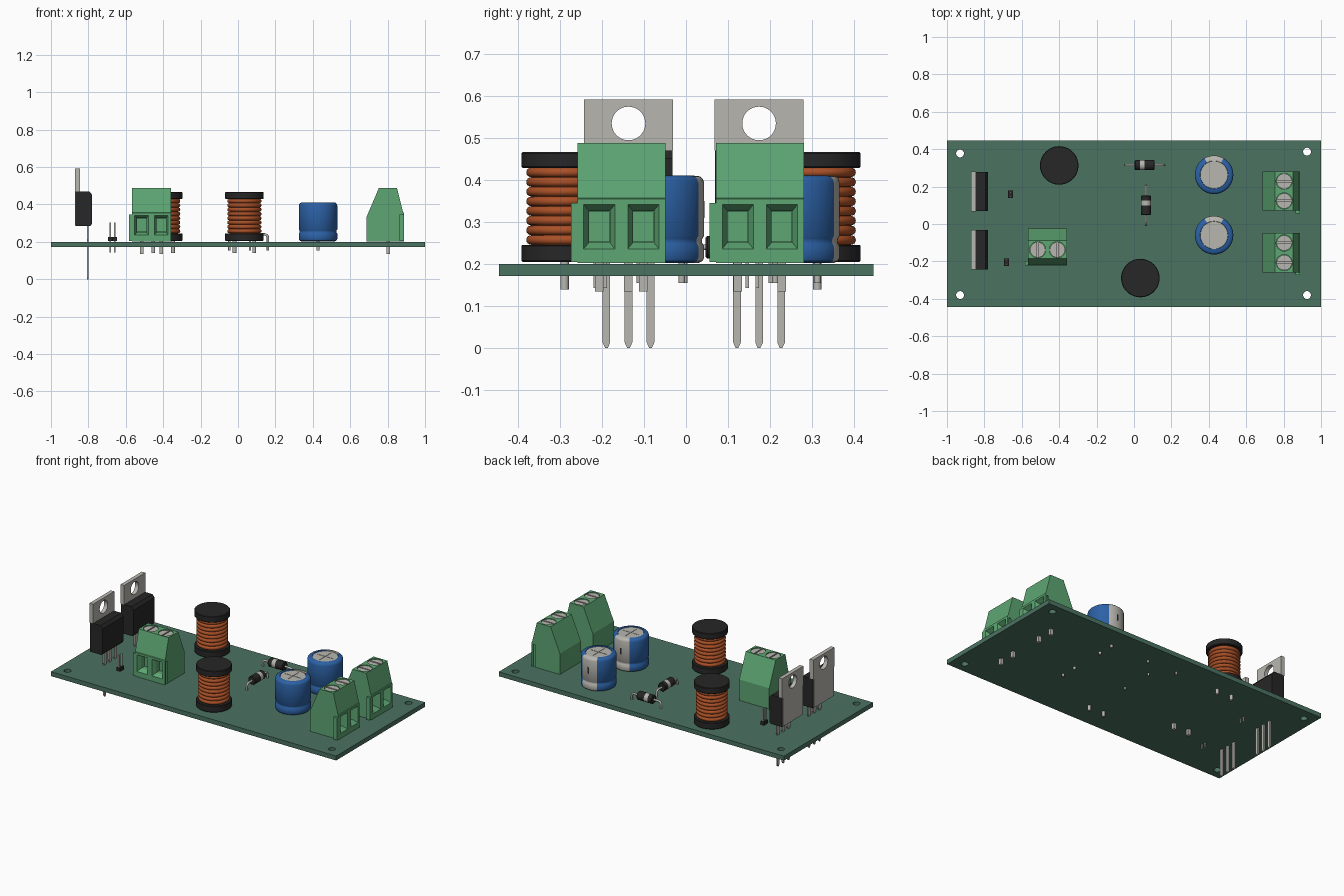
import bpy, bmesh, math
from mathutils import Matrix, Vector

if "Cube" in bpy.data.objects:
    bpy.data.objects.remove(bpy.data.objects["Cube"])


def material(name, r, g, b):
    m = bpy.data.materials.new(name)
    m.diffuse_color = (r, g, b, 1)
    m.use_nodes = True
    m.node_tree.nodes["Principled BSDF"].inputs["Base Color"].default_value = m.diffuse_color
    return m


PCB = material("board_green", 0.07, 0.17, 0.12)
GREEN = material("terminal_green", 0.11, 0.38, 0.17)
BLACK = material("black_plastic", 0.02, 0.02, 0.02)
METAL = material("metal", 0.48, 0.47, 0.43)
BLUE = material("sleeve_blue", 0.025, 0.12, 0.38)
COPPER = material("copper", 0.4, 0.08, 0.02)


def at(x, y, deg=0):
    return Matrix.Translation((x, y, 0)) @ Matrix.Rotation(math.radians(deg), 4, 'Z')


def finish(name, bm, mats, M=Matrix(), smooth=False):
    bmesh.ops.recalc_face_normals(bm, faces=bm.faces[:])
    me = bpy.data.meshes.new(name)
    bm.to_mesh(me)
    bm.free()
    for m in mats:
        me.materials.append(m)
    ob = bpy.data.objects.new(name, me)
    bpy.context.collection.objects.link(ob)
    ob.matrix_world = M
    if smooth:
        bpy.ops.object.select_all(action='DESELECT')
        ob.select_set(True)
        bpy.context.view_layer.objects.active = ob
        bpy.ops.object.shade_smooth_by_angle(angle=math.radians(35))
    return ob


def add_box(bm, lo, hi):
    c = [(a + b) / 2 for a, b in zip(lo, hi)]
    s = [b - a for a, b in zip(lo, hi)]
    bmesh.ops.create_cube(bm, size=1, matrix=Matrix.Translation(c) @ Matrix.Diagonal((*s, 1)))


def box(name, lo, hi, mat, M=Matrix()):
    bm = bmesh.new()
    add_box(bm, lo, hi)
    return finish(name, bm, [mat], M)


def add_cyl(bm, x, y, z0, z1, r, seg=24, R=Matrix()):
    T = Matrix.Translation((x, y, (z0 + z1) / 2))
    bmesh.ops.create_cone(bm, cap_ends=True, segments=seg, radius1=r, radius2=r,
                          depth=z1 - z0, matrix=R @ T)


def add_prism(bm, prof, a0, a1, axis='X'):
    # profile is (y, z) extruded along x, or (x, z) extruded along y
    pt = (lambda p, a: (a, p[0], p[1])) if axis == 'X' else (lambda p, a: (p[0], a, p[1]))
    f = bm.faces.new([bm.verts.new(pt(p, a0)) for p in prof])
    ext = bmesh.ops.extrude_face_region(bm, geom=[f])['geom']
    d = Vector((a1 - a0, 0, 0)) if axis == 'X' else Vector((0, a1 - a0, 0))
    bmesh.ops.translate(bm, vec=d, verts=[v for v in ext if isinstance(v, bmesh.types.BMVert)])


def lathe_mesh(prof, seg=48):
    bm = bmesh.new()
    vs = [bm.verts.new((r, 0, z)) for r, z in prof]
    es = [bm.edges.new(p) for p in zip(vs, vs[1:])]
    bmesh.ops.spin(bm, geom=vs + es, cent=(0, 0, 0), axis=(0, 0, 1),
                   angle=2 * math.pi, steps=seg, use_duplicate=False)
    bmesh.ops.remove_doubles(bm, verts=bm.verts[:], dist=1e-5)
    return bm


def cut(ob, bm):
    # boolean difference, baked before the part is placed
    M = ob.matrix_world.copy()
    tool = finish("cutter", bm, [], M)
    mod = ob.modifiers.new("cut", 'BOOLEAN')
    mod.object, mod.solver = tool, 'EXACT'
    bpy.context.view_layer.update()
    ob.data = bpy.data.meshes.new_from_object(ob.evaluated_get(bpy.context.evaluated_depsgraph_get()))
    ob.modifiers.clear()
    bpy.data.objects.remove(tool)


# Circuit board with four mounting holes
board = box("circuit_board", (-1, -0.445, 0.172), (1, 0.447, 0.2), PCB)
holes = bmesh.new()
for x, y in ((-0.93, 0.377), (0.925, 0.387), (-0.93, -0.38), (0.925, -0.38)):
    add_cyl(holes, x, y, 0.1, 0.3, 0.021)
cut(board, holes)


def terminal(M, i):
    n = f"terminal_{i}_"
    cs = (-0.0525, 0.0525)
    # Tapered housing with a side rib
    bm = bmesh.new()
    add_prism(bm, [(-0.085, 0.203), (-0.085, 0.355), (-0.08, 0.357), (-0.047, 0.488),
                   (0.05, 0.488), (0.115, 0.335), (0.115, 0.203)], -0.105, 0.105)
    body = finish(n + "housing", bm, [GREEN], M)
    # Wire windows, screw wells and the side groove
    bm = bmesh.new()
    for c in cs:
        rings = [[bm.verts.new((c + sx * w, y, 0.289 + sz * h)) for sx, sz in
                  ((-1, -1), (1, -1), (1, 1), (-1, 1))]
                 for w, h, y in ((0.039, 0.055, -0.089), (0.025, 0.038, -0.06), (0.025, 0.038, -0.01))]
        for a, b in zip(rings, rings[1:]):
            for k in range(4):
                bm.faces.new((a[k], a[k - 1], b[k - 1], b[k]))
        bm.faces.new(rings[0])
        bm.faces.new(rings[-1])
        add_cyl(bm, c, 0, 0.455, 0.6, 0.043, 32)
    add_box(bm, (0.097, -0.074, 0.19), (0.12, -0.06, 0.345))
    cut(body, bm)
    box(n + "side_rib", (-0.12, -0.084, 0.205), (-0.104, -0.06, 0.346), GREEN, M)
    # Slotted screws, wire clamps and pins
    for k, c in enumerate(cs):
        bm = bmesh.new()
        add_cyl(bm, c, 0, 0.44, 0.484, 0.041, 32)
        screw = finish(f"{n}screw_{k}", bm, [METAL], M)
        slot = bmesh.new()
        add_box(slot, (c - 0.004, -0.06, 0.472), (c + 0.004, 0.06, 0.5))
        cut(screw, slot)
        box(f"{n}clamp_{k}", (c - 0.0245, -0.03, 0.253), (c + 0.0245, -0.012, 0.325), GREEN, M)
        box(f"{n}pin_{k}", (c - 0.01, -0.01, 0.135), (c + 0.01, 0.01, 0.21), METAL, M)


terminal(at(-0.4625, -0.138), 1)
terminal(at(0.803, -0.154, 90), 2)
terminal(at(0.803, 0.176, 90), 3)


def transistor(M, i):
    n = f"transistor_{i}_"
    # Moulded body with chamfered front
    bm = bmesh.new()
    add_prism(bm, [(0.066, 0.285), (0.066, 0.47), (-0.008, 0.47), (-0.023, 0.452),
                   (-0.023, 0.3), (-0.015, 0.285)], -0.105, 0.105)
    finish(n + "body", bm, [BLACK], M)
    # Heat tab with hole
    bm = bmesh.new()
    add_prism(bm, [(-0.1, 0.287), (-0.1, 0.47), (-0.106, 0.47), (-0.106, 0.592),
                   (0.106, 0.592), (0.106, 0.47), (0.1, 0.47), (0.1, 0.287)], 0.043, 0.068, 'Y')
    tab = finish(n + "heat_tab", bm, [METAL], M)
    bm = bmesh.new()
    add_cyl(bm, 0, -0.535, -0.2, 0.2, 0.04, 40, Matrix.Rotation(-math.pi / 2, 4, 'X'))
    cut(tab, bm)
    # Three pointed legs
    for k in range(3):
        c = (k - 1) * 0.0525
        half = [(0.003, 0.0), (0.009, 0.013), (0.009, 0.205), (0.014, 0.215), (0.014, 0.29)]
        bm = bmesh.new()
        add_prism(bm, [(c + x, z) for x, z in half] + [(c - x, z) for x, z in half[::-1]],
                  -0.005, 0.005, 'Y')
        finish(f"{n}leg_{k}", bm, [METAL], M)


transistor(at(-0.803, -0.137, 90), 1)
transistor(at(-0.803, 0.174, 90), 2)


# Coils: two flanges, core, rings of wire and two pins
def coil(x, y, i):
    M, n = at(x, y), f"inductor_{i}_"
    for part, z0, z1 in (("base", 0.205, 0.246), ("cap", 0.429, 0.467)):
        b = 0.003
        finish(n + part, lathe_mesh([(0, z0), (0.103 - b, z0), (0.103, z0 + b), (0.103, z1 - b),
                                     (0.103 - b, z1), (0, z1)]), [BLACK], M, True)
    prof = [(0, 0.24), (0.08, 0.24)]
    pitch = (0.43 - 0.246) / 8
    for k in range(8):
        zc = 0.246 + pitch * (k + 0.5)
        for j in range(9):
            a = -math.pi / 2 + math.pi * j / 8
            prof.append((0.08 + 0.0115 * math.cos(a), zc + pitch * 0.49 * math.sin(a)))
    prof += [(0.08, 0.435), (0, 0.435)]
    finish(n + "winding", lathe_mesh(prof), [COPPER], M, True)
    for k, s in enumerate((-0.0525, 0.0525)):
        bm = bmesh.new()
        add_cyl(bm, s, 0, 0.14, 0.21, 0.01, 16)
        finish(f"{n}pin_{k}", bm, [METAL], M, True)


coil(-0.4, 0.313, 1)
coil(0.034, -0.289, 2)


# Capacitors: blue sleeve with pale stripe, recessed lid, pins
def capacitor(x, y, i):
    M, n = at(x, y), f"capacitor_{i}_"
    bm = lathe_mesh([(0, 0.203), (0.09, 0.203), (0.099, 0.207), (0.103, 0.215), (0.103, 0.243),
                     (0.099, 0.249), (0.098, 0.255), (0.099, 0.261), (0.103, 0.267), (0.103, 0.394),
                     (0.1, 0.403), (0.093, 0.409), (0.075, 0.411), (0.073, 0.407)])
    for f in bm.faces:
        c = f.calc_center_median()
        if c.z > 0.204 and abs(math.atan2(c.x, c.y)) < math.radians(28):
            f.material_index = 1
    finish(n + "sleeve", bm, [BLUE, METAL], M, True)
    bm = bmesh.new()
    add_cyl(bm, 0, 0, 0.39, 0.408, 0.0735, 48)
    lid = finish(n + "lid", bm, [METAL], M)
    bm = bmesh.new()
    add_prism(bm, [(-0.055, 0.406), (-0.055, 0.42), (0.055, 0.42), (0.055, 0.406)], -0.0015, 0.0015)
    cut(lid, bm)
    bm = bmesh.new()
    add_box(bm, (-0.055, -0.0015, 0.406), (0.055, 0.0015, 0.42))
    cut(lid, bm)
    box(n + "polarity_mark", (-0.005, 0.1, 0.31), (0.005, 0.1037, 0.35), BLACK, M)
    for k, s in enumerate((-0.05, 0.05)):
        bm = bmesh.new()
        add_cyl(bm, 0, s, 0.155, 0.21, 0.008, 16)
        finish(f"{n}pin_{k}", bm, [METAL], M, True)


capacitor(0.428, 0.263, 1)
capacitor(0.428, -0.06, 2)


# Diodes: body with band and a bent lead through it
def diode(M, i):
    n, zc = f"diode_{i}_", 0.24
    R = M @ Matrix.Translation((0, 0, zc)) @ Matrix.Rotation(math.pi / 2, 4, 'Y')
    finish(n + "body", lathe_mesh([(0, -0.053), (0.023, -0.053), (0.027, -0.049), (0.027, 0.049),
                                   (0.023, 0.053), (0, 0.053)], 32), [BLACK], R, True)
    finish(n + "band", lathe_mesh([(0.026, -0.025), (0.0275, -0.025), (0.0275, 0.0),
                                   (0.026, 0.0)], 32), [METAL], R, True)
    half = [(0.103, 0.155), (0.103, zc - 0.018)]
    half += [(0.085 + 0.018 * math.cos(a), zc - 0.018 + 0.018 * math.sin(a))
             for a in (math.pi / 8 * j for j in range(1, 5))]
    cu = bpy.data.curves.new(n + "lead", 'CURVE')
    cu.dimensions, cu.bevel_depth, cu.bevel_resolution, cu.use_fill_caps = '3D', 0.0065, 3, True
    pts = half + [(-x, z) for x, z in half[::-1]]
    sp = cu.splines.new('POLY')
    sp.points.add(len(pts) - 1)
    for p, (x, z) in zip(sp.points, pts):
        p.co = (x, 0, z, 1)
    cu.materials.append(METAL)
    ob = bpy.data.objects.new(n + "lead", cu)
    bpy.context.collection.objects.link(ob)
    ob.matrix_world = M


diode(at(0.057, 0.315), 1)
diode(at(0.064, 0.1, -90), 2)

# Small two-pin headers
for i, (x, y) in enumerate(((-0.66, 0.158), (-0.682, -0.204))):
    box(f"header_{i}_base", (-0.0125, -0.02, 0.205), (0.0125, 0.02, 0.226), BLACK, at(x, y))
    for k, s in enumerate((-0.012, 0.012)):
        box(f"header_{i}_pin_{k}", (-0.004, s - 0.004, 0.143), (0.004, s + 0.004, 0.304), METAL, at(x, y))
